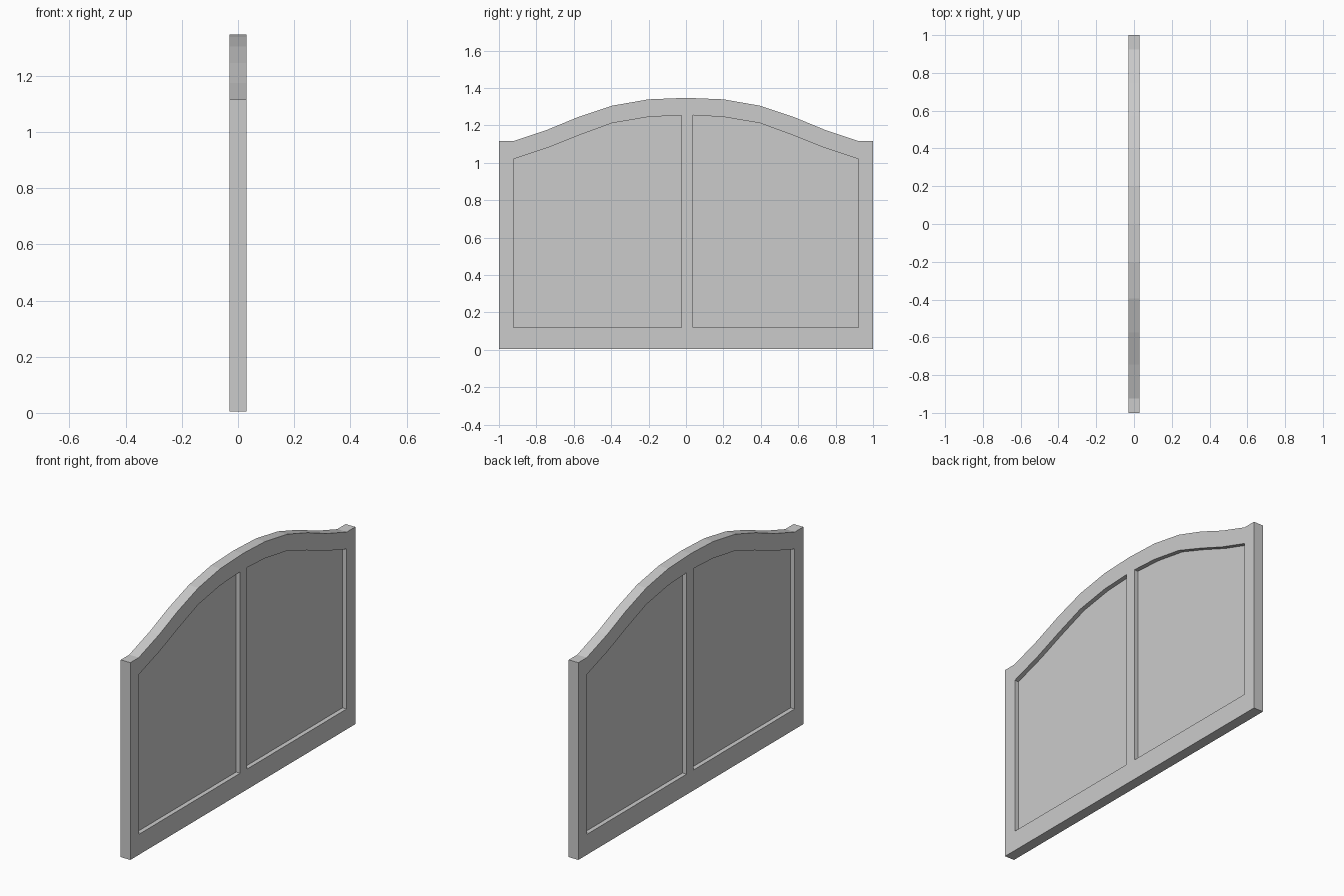
import bpy, bmesh
from math import radians
from mathutils import Matrix

if "Cube" in bpy.data.objects:
    bpy.data.objects.remove(bpy.data.objects["Cube"])

HALF = 0.03      # half thickness of the frame
PANEL = 0.005    # half thickness of the recessed panels


def slab(name, loops, half):
    """Extrude closed (y, z) loops along x; inner loops become openings."""
    cu = bpy.data.curves.new(name, 'CURVE')
    cu.dimensions = '2D'
    cu.fill_mode = 'BOTH'
    cu.extrude = half
    for pts in loops:
        sp = cu.splines.new('POLY')
        sp.points.add(len(pts) - 1)
        for p, (y, z) in zip(sp.points, pts):
            p.co = (y, z, 0, 1)
        sp.use_cyclic_u = True
    tmp = bpy.data.objects.new(name + "_curve", cu)
    bpy.context.collection.objects.link(tmp)
    bpy.context.view_layer.update()
    me = bpy.data.meshes.new_from_object(
        tmp.evaluated_get(bpy.context.evaluated_depsgraph_get()))
    bpy.data.objects.remove(tmp)
    # Stand the slab up: local x -> y, y -> z, z -> x
    me.transform(Matrix.Rotation(radians(90), 4, 'Z') @ Matrix.Rotation(radians(90), 4, 'X'))
    bm = bmesh.new()
    bm.from_mesh(me)
    bmesh.ops.remove_doubles(bm, verts=bm.verts, dist=1e-4)
    bmesh.ops.dissolve_limit(bm, angle_limit=0.01, verts=bm.verts, edges=bm.edges)
    bmesh.ops.recalc_face_normals(bm, faces=bm.faces)
    for f in bm.faces:
        f.smooth = False
    bm.to_mesh(me)
    bm.free()
    me.name = name
    ob = bpy.data.objects.new(name, me)
    bpy.context.collection.objects.link(ob)
    return ob


def mirror(pts):
    return [(-y, z) for y, z in reversed(pts)]


# Arched outline, half of it from the middle to the shoulder
arch = [(0.2, 1.339), (0.395, 1.305), (0.575, 1.245), (0.745, 1.175), (0.925, 1.115), (1, 1.115)]
outline = [(-1, 0.005), (1, 0.005)] + arch[::-1] + [(0, 1.347)] + mirror(arch)[::-1]

# Openings follow the arch on either side of the centre stile
rail = [(0.2, 1.245), (0.395, 1.212), (0.57, 1.148), (0.74, 1.08), (0.922, 1.02)]
right_open = [(0.038, 0.12), (0.922, 0.12)] + rail[::-1] + [(0.038, 1.254)]
left_open = [(-0.922, 0.12), (-0.024, 0.12), (-0.024, 1.254)] + mirror(rail)[::-1]

slab("frame", [outline, left_open, right_open], HALF)

# Thin recessed panels filling both openings
slab("left_panel", [left_open], PANEL)
slab("right_panel", [right_open], PANEL)
